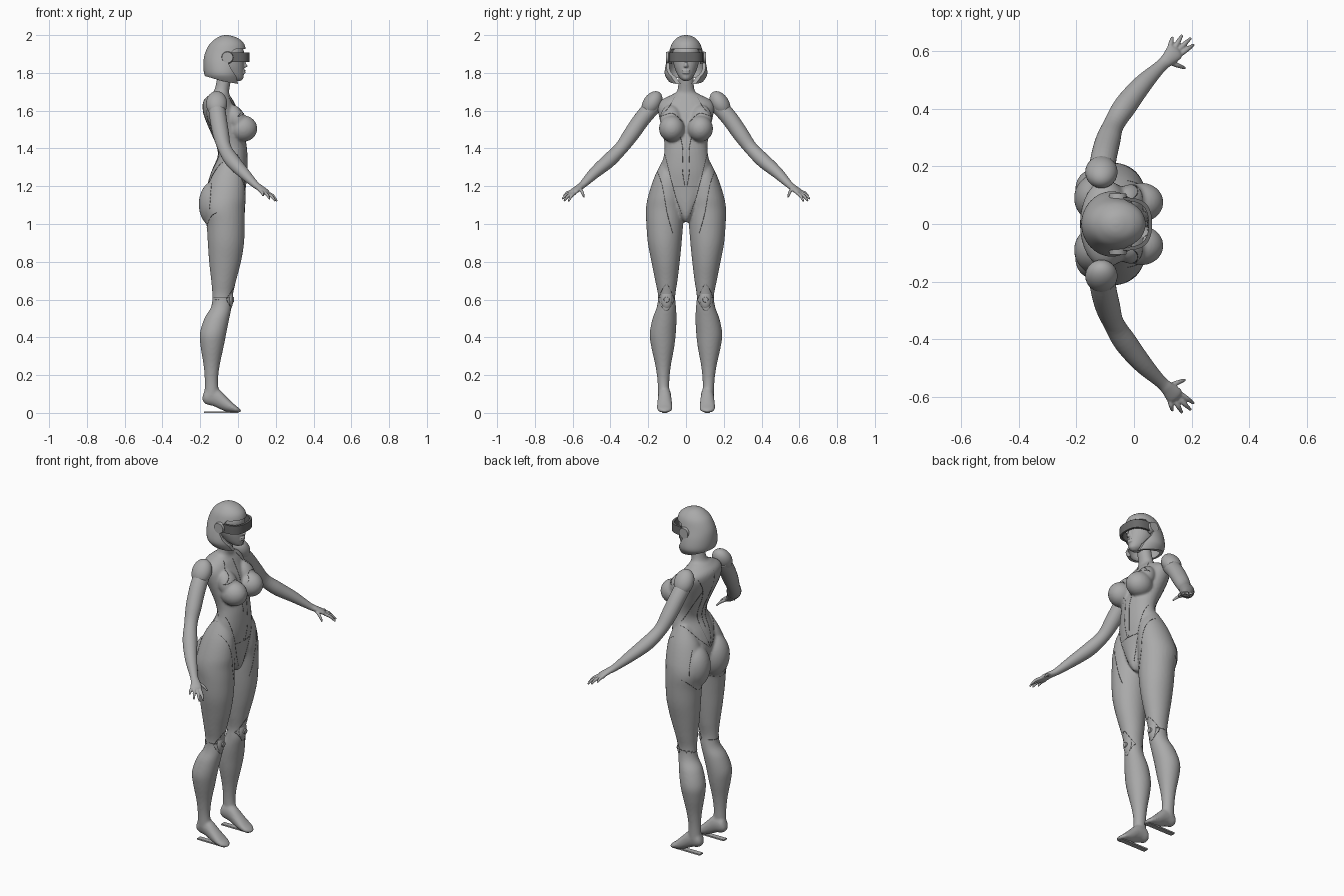
import bpy, bmesh, math
from mathutils import Vector, Matrix
from mathutils.bvhtree import BVHTree

if "Cube" in bpy.data.objects:
    bpy.data.objects.remove(bpy.data.objects["Cube"])


def material(name, value):
    m = bpy.data.materials.new(name)
    m.use_nodes = True
    m.diffuse_color = (value, value, value, 1)
    m.node_tree.nodes["Principled BSDF"].inputs["Base Color"].default_value = (value, value, value, 1)
    return m


SHELL = material("shell grey", 0.4)
VISOR = material("visor grey", 0.14)
SEAM = material("seam grey", 0.1)


def finish(name, bm, mat=SHELL, angle=50):
    bmesh.ops.recalc_face_normals(bm, faces=bm.faces)
    me = bpy.data.meshes.new(name)
    bm.to_mesh(me)
    bm.free()
    ob = bpy.data.objects.new(name, me)
    bpy.context.collection.objects.link(ob)
    me.materials.append(mat)
    smooth(ob, angle)
    return ob


def smooth(ob, angle=50):
    bpy.ops.object.select_all(action="DESELECT")
    ob.select_set(True)
    bpy.context.view_layer.objects.active = ob
    bpy.ops.object.shade_smooth_by_angle(angle=math.radians(angle))


def spline(rows, n):
    """Catmull-Rom interpolation of tuples."""
    rows = [Vector(r) for r in rows]
    out = []
    for i in range(len(rows) - 1):
        a, b, c, d = rows[max(i - 1, 0)], rows[i], rows[i + 1], rows[min(i + 2, len(rows) - 1)]
        for k in range(n):
            t = k / n
            out.append(b + (c - a) * (t / 2) + (a * 2 - b * 5 + c * 4 - d) * (t * t / 2)
                       + (b * 3 - a - c * 3 + d) * (t ** 3 / 2))
    return out + [rows[-1]]


def loft(bm, stations, sides=32, n=5, power=1.0, cap_start=True):
    """Skin rings; each station is centre, half-axis u, half-axis v."""
    rings = []
    for s in spline([tuple(c) + tuple(u) + tuple(v) for c, u, v in stations], n):
        c, u, v = Vector(s[0:3]), Vector(s[3:6]), Vector(s[6:9])
        ring = []
        for k in range(sides):
            t = 2 * math.pi * k / sides
            e = [math.copysign(abs(f) ** power, f) for f in (math.cos(t), math.sin(t))]
            ring.append(bm.verts.new(c + u * e[0] + v * e[1]))
        rings.append(ring)
    for a, b in zip(rings, rings[1:]):
        for k in range(sides):
            j = (k + 1) % sides
            bm.faces.new((a[k], a[j], b[j], b[k]))
    bm.faces.new(rings[-1])
    if cap_start:
        bm.faces.new(rings[0])


def level(z, back, front, inner, outer):
    """Horizontal station from its extents."""
    return ((back + front) / 2, (inner + outer) / 2, z), ((front - back) / 2, 0, 0), (0, (outer - inner) / 2, 0)


def limb(points):
    """Stations square to a path of (x, y, z, radius, flattened radius)."""
    p = [Vector(q[:3]) for q in points]
    out = []
    for i, q in enumerate(points):
        d = (p[min(i + 1, len(p) - 1)] - p[max(i - 1, 0)]).normalized()
        u = d.cross(Vector((0, 0, 1))).normalized()
        out.append((p[i], u * q[3], u.cross(d) * q[-1]))
    return out


def ball(bm, centre, radii, tilt=0, axis="Y"):
    m = Matrix.Translation(centre) @ Matrix.Rotation(math.radians(tilt), 4, axis) @ Matrix.Diagonal((*radii, 1))
    bmesh.ops.create_uvsphere(bm, u_segments=32, v_segments=20, radius=1, matrix=m)


def fuse(ob, voxel, steps):
    """Melt overlapping parts into one smooth skin."""
    r = ob.modifiers.new("fuse", "REMESH")
    r.mode, r.voxel_size = "VOXEL", voxel
    s = ob.modifiers.new("relax", "SMOOTH")
    s.factor, s.iterations = 0.5, steps
    bake(ob)


def bake(ob):
    dg = bpy.context.evaluated_depsgraph_get()
    me = bpy.data.meshes.new_from_object(ob.evaluated_get(dg))
    ob.modifiers.clear()
    ob.data = me
    smooth(ob)


# Torso, legs and feet as one skin
bm = bmesh.new()
loft(bm, [level(z, b, f, -w, w) for z, b, f, w in (
    (1.01, -.06, 0, .01), (1.04, -.1, .022, .035), (1.1, -.14, .034, .08), (1.2, -.16, .042, .14),
    (1.28, -.14, .05, .138), (1.36, -.105, .05, .118), (1.42, -.115, .045, .114), (1.5, -.15, .03, .128),
    (1.58, -.182, .008, .145), (1.63, -.187, -.015, .15), (1.66, -.178, -.03, .125), (1.685, -.15, -.045, .075),
    (1.71, -.125, -.046, .045), (1.8, -.105, -.03, .04))])
leg = [(1.34, -.08, -.01, .08, .122), (1.25, -.14, .03, .03, .167), (1.15, -.175, .04, .012, .2),
       (1.08, -.185, .036, .01, .212), (1, -.167, .036, .015, .21), (.9, -.16, .032, .023, .202),
       (.8, -.153, .016, .033, .183), (.7, -.142, -.01, .045, .163), (.62, -.136, -.028, .057, .148),
       (.56, -.143, -.034, .053, .155), (.5, -.178, -.046, .05, .177), (.42, -.202, -.062, .054, .192),
       (.35, -.198, -.076, .062, .184), (.25, -.182, -.097, .08, .162), (.17, -.176, -.106, .088, .151),
       (.09, -.178, -.1, .088, .148)]
foot = [(-.188, .065, .085, .015), (-.17, .046, .13, .03), (-.13, .036, .14, .034), (-.1, .022, .125, .036),
        (-.06, .006, .085, .04), (-.02, .002, .046, .041), (.002, .002, .028, .032), (.016, .005, .014, .012)]
for s in (1, -1):
    loft(bm, [level(z, b, f, s * i, s * o) for z, b, f, i, o in leg])
    loft(bm, [((x, s * .113, (lo + hi) / 2), (0, w, 0), (0, 0, (hi - lo) / 2)) for x, lo, hi, w in foot])
    ball(bm, (.026, s * .075, 1.505), (.076, .068, .07))
    ball(bm, (-.01, s * .08, 1.555), (.05, .058, .08), -25)
    ball(bm, (-.12, s * .09, 1.105), (.088, .087, .125))
bmesh.ops.recalc_face_normals(bm, faces=bm.faces)
body = finish("body", bm)
fuse(body, .007, 5)

# Arms with hands, shoulder caps, knee joints, heel bars
arm = [(-.115, .165, 1.635, .045, .045), (-.105, .23, 1.56, .045, .044), (-.09, .29, 1.475, .043, .042),
       (-.07, .345, 1.4, .036, .036), (-.03, .41, 1.335, .04, .038), (.03, .485, 1.27, .033, .03),
       (.09, .545, 1.21, .022, .019), (.115, .568, 1.192, .024, .016), (.14, .595, 1.172, .031, .014),
       (.148, .604, 1.163, .022, .01)]
fingers = [((.122, .603, 1.17), (.133, .648, 1.148)), ((.138, .606, 1.166), (.167, .655, 1.132)),
           ((.15, .6, 1.162), (.197, .645, 1.122)), ((.16, .588, 1.164), (.207, .622, 1.12)),
           ((.12, .562, 1.185), (.178, .54, 1.142))]


def drum(bm, centre, radius, depth, axis, sides=24):
    rot = Vector((0, 0, 1)).rotation_difference(Vector(axis)).to_matrix().to_4x4()
    bmesh.ops.create_cone(bm, cap_ends=True, segments=sides, radius1=radius, radius2=radius * .85,
                          depth=depth, matrix=Matrix.Translation(centre) @ rot)


for s, side in ((1, "left"), (-1, "right")):
    bm = bmesh.new()
    loft(bm, limb([(x, s * y, z, a, b) for x, y, z, a, b in arm]), 24)
    for a, b in fingers:
        a, b = Vector((a[0], s * a[1], a[2])), Vector((b[0], s * b[1], b[2]))
        mid = a.lerp(b, .55) + Vector((0, 0, .008))
        loft(bm, limb([(*a, .009, .009), (*mid, .0085, .0085), (*b, .005, .005)]), 12)
    hand = finish(side + "_arm", bm)
    fuse(hand, .0035, 3)
    bm = bmesh.new()
    ball(bm, (-.113, s * .18, 1.637), (.056, .048, .072), s * 32, "X")
    finish(side + "_shoulder_cap", bm)
    bm = bmesh.new()
    ball(bm, (-.043, s * .103, .605), (.018, .03, .055))
    finish(side + "_knee_plate", bm)
    bm = bmesh.new()
    drum(bm, (-.026, s * .103, .6), .016, .012, (1, 0, 0))
    finish(side + "_knee_joint", bm)
    bm = bmesh.new()
    bmesh.ops.create_cube(bm, size=1, matrix=Matrix.Translation((-.09, s * .113, .004)) @ Matrix.Diagonal((.18, .03, .008, 1)))
    finish(side + "_heel_bar", bm)

# Face with nose and lips
bm = bmesh.new()
loft(bm, [level(z, b, f, -w, w) for z, b, f, w in (
    (1.757, -.02, .012, .012), (1.768, -.05, .026, .028), (1.785, -.08, .03, .042), (1.81, -.1, .032, .054),
    (1.84, -.115, .033, .064), (1.88, -.12, .032, .07), (1.92, -.12, .03, .07), (1.96, -.1, .005, .05))])
loft(bm, [level(z, 0, f, -w, w) for z, f, w in ((1.826, .03, .006), (1.833, .05, .013), (1.85, .044, .01), (1.88, .035, .007))], 12)
for z, r in ((1.812, .0055), (1.801, .0065)):
    ball(bm, (.03, 0, z), (.01, .021, r))
bmesh.ops.recalc_face_normals(bm, faces=bm.faces)
head = finish("face", bm)
fuse(head, .0035, 3)

# Bobbed hair shell, trimmed by a side profile
bm = bmesh.new()
loft(bm, [level(z, b, f, -w, w) for z, b, f, w in (
    (1.73, -.14, .02, .07), (1.77, -.168, .022, .102), (1.8, -.18, .025, .113), (1.85, -.183, .032, .106),
    (1.9, -.176, .042, .092), (1.95, -.152, .034, .077), (1.98, -.12, .006, .054), (1.995, -.092, -.03, .03),
    (2, -.07, -.055, .006))], 48, cap_start=False)
hair = finish("hair", bm)
bm = bmesh.new()
trim = [(.2, 1.93), (.2, 1.65), (-.3, 1.65), (-.3, 1.81), (-.17, 1.782), (-.08, 1.755), (0, 1.742),
        (-.008, 1.78), (-.035, 1.82), (-.05, 1.85), (-.05, 1.89), (-.02, 1.925)]
f = bm.faces.new([bm.verts.new((x, -.3, z)) for x, z in trim])
ext = bmesh.ops.extrude_face_region(bm, geom=[f])["geom"]
bmesh.ops.translate(bm, vec=(0, .6, 0), verts=[v for v in ext if isinstance(v, bmesh.types.BMVert)])
cutter = finish("hair_trim", bm)
cutter.hide_render = True
sol = hair.modifiers.new("thickness", "SOLIDIFY")
sol.thickness, sol.offset = .014, -1
cut = hair.modifiers.new("trim", "BOOLEAN")
cut.operation, cut.object, cut.solver = "DIFFERENCE", cutter, "EXACT"
bake(hair)
bpy.data.objects.remove(cutter)

# Visor band and ear cups
bm = bmesh.new()
rows = []
for i in range(25):
    t = math.pi * (i / 24 - .5)
    c, w = math.cos(t) ** .6, math.copysign(abs(math.sin(t)) ** .75, t)
    rows.append([bm.verts.new((-.05 + (.112 - d) * c, (.092 - d) * w, z)) for d, z in
                 ((0, 1.858), (0, 1.908), (.012, 1.908), (.012, 1.858))])
for a, b in zip(rows, rows[1:]):
    for k in range(4):
        bm.faces.new((a[k], a[k - 1], b[k - 1], b[k]))
for r in (rows[0], rows[-1]):
    bm.faces.new(r)
finish("visor", bm, VISOR, 30)
for s, side in ((1, "left"), (-1, "right")):
    bm = bmesh.new()
    drum(bm, (-.056, s * .09, 1.882), .034, .03, (0, s, 0), 32)
    finish(side + "_ear_cup", bm)

# Panel seams laid on the body: direction looked from, then (across, height) points
tree = BVHTree.FromObject(body, bpy.context.evaluated_depsgraph_get())
cu = bpy.data.curves.new("panel_seams", "CURVE")
cu.dimensions, cu.bevel_depth, cu.bevel_resolution = "3D", .0012, 0
cu.materials.append(SEAM)
FRONT, BACK, SIDE = Vector((1, 0, 0)), Vector((-1, 0, 0)), Vector((0, 1, 0))
lines = [(FRONT, [(.112, 1.37), (.085, 1.26), (.05, 1.13), (.02, 1.05)]),
         (FRONT, [(.16, 1.3), (.125, 1.2), (.1, 1.06), (.07, .95)]),
         (FRONT, [(0, 1.67), (0, 1.55)]), (FRONT, [(.135, 1.57), (.07, 1.585), (.02, 1.54)]),
         (FRONT, [(.06, 1.675), (.09, 1.62), (.135, 1.57)]),
         (FRONT, [(.03, 1.46), (.018, 1.4), (.018, 1.28), (.006, 1.2)]),
         (FRONT, [(0, 1.2), (.07, 1.2)]), (FRONT, [(.06, .6), (.103, .54), (.143, .6), (.103, .68), (.06, .6)]),
         (BACK, [(0, 1.66), (0, 1.3)]), (BACK, [(.11, 1.63), (.05, 1.5), (.03, 1.3), (.003, 1.2)]),
         (BACK, [(.125, 1.34), (.08, 1.27), (.005, 1.19)]), (BACK, [(.06, .6), (.145, .6)]),
         (BACK, [(.205, 1.06), (.12, .985), (.03, 1.0)]),
         (SIDE, [(-.14, 1.22), (-.15, 1.08)]), (SIDE, [(-.13, .61), (-.04, .61)]),
         (SIDE, [(-.16, 1.55), (-.1, 1.45), (-.05, 1.36)])]
for look, pts in lines:
    for s in (1, -1):
        d = Vector((look.x, look.y * s, 0))
        path = []
        for u, z in spline(pts, 12):
            start = Vector((u, s, z)) if look == SIDE else Vector((look.x, s * u, z))
            hit = tree.ray_cast(start, -d)[0]
            if hit:
                path.append(hit)
        if len(path) > 1:
            sp = cu.splines.new("POLY")
            sp.points.add(len(path) - 1)
            for p, h in zip(sp.points, path):
                p.co = (*h, 1)
bpy.context.collection.objects.link(bpy.data.objects.new("panel_seams", cu))
